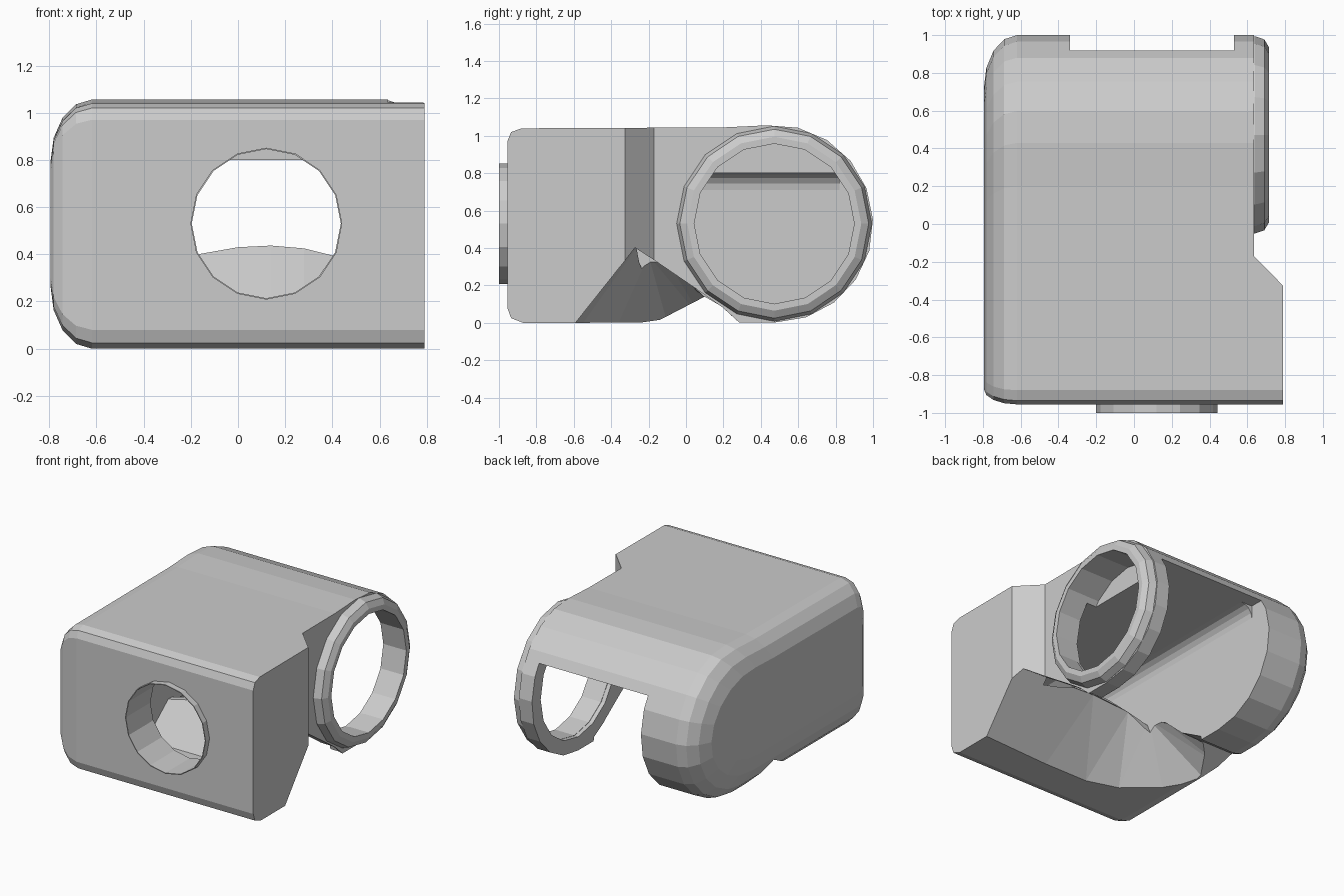
import bpy, bmesh, math

if "Cube" in bpy.data.objects:
    bpy.data.objects.remove(bpy.data.objects["Cube"])


def make(name, bm):
    bmesh.ops.recalc_face_normals(bm, faces=bm.faces[:])
    me = bpy.data.meshes.new(name)
    bm.to_mesh(me)
    bm.free()
    ob = bpy.data.objects.new(name, me)
    bpy.context.collection.objects.link(ob)
    return ob


def loft(name, rings, closed=False):
    """Skin equal-length loops; cap the ends or join last to first."""
    bm = bmesh.new()
    vs = [[bm.verts.new(p) for p in r] for r in rings]
    n = len(rings[0])
    pairs = list(zip(vs, vs[1:]))
    if closed:
        pairs.append((vs[-1], vs[0]))
    for a, b in pairs:
        for i in range(n):
            j = (i + 1) % n
            bm.faces.new((a[i], a[j], b[j], b[i]))
    if not closed:
        bm.faces.new(vs[0])
        bm.faces.new(vs[-1])
    return make(name, bm)


def prism_x(name, pts, x0, x1):
    return loft(name, [[(x, y, z) for y, z in pts] for x in (x0, x1)])


def circle(axis, at, r, c, n=16):
    pts = []
    for i in range(n):
        a = 2 * math.pi * i / n
        u, v = c[0] + r * math.sin(a), c[1] + r * math.cos(a)
        pts.append((at, u, v) if axis == 'X' else (u, at, v))
    return pts


def cut(target, cutter):
    cutter.hide_render = True
    m = target.modifiers.new("cut", 'BOOLEAN')
    m.operation = 'DIFFERENCE'
    m.solver = 'EXACT'
    m.object = cutter
    bpy.context.view_layer.objects.active = target
    bpy.ops.object.modifier_apply(modifier=m.name)
    bpy.data.objects.remove(cutter, do_unlink=True)


# Side profile (y, z): block in front, round barrel at the back
profile = [(-.955, .08), (-.955, .97), (-.935, 1.02), (-.88, 1.04), (.2, 1.045)]
profile += [(.475 + .525 * math.cos(a), .53 + .528 * math.sin(a))
            for a in (math.radians(95 - 18.5 * i) for i in range(11))]
profile += [(-.87, 0), (-.935, .025)]

# Body: profile along x, rounding over at the left end
rings = []
for k in range(5):
    t = math.radians(22.5 * k)
    f = 1 - math.sin(t)
    x = -.795 + .175 * (1 - math.cos(t))
    lo, hi = -.955 + .08 * f, 1 - .28 * f
    rings.append([(x, lo + (y + .955) / 1.955 * (hi - lo),
                   .53 + (z - .53) * (1 - .5 * f)) for y, z in profile])
rings.append([(.79, y, z) for y, z in profile])
body = loft("body", rings)

# Right side step with a chamfer
step = [(.99, -.53), (.635, -.17), (.635, 1.3), (1.2, 1.3), (1.2, -.53)]
cut(body, loft("step_cutter", [[(x, y, z) for x, y in step] for z in (-.2, 1.3)]))

# Inner pocket, open to the back and below; its front wall has an arched crest
rings = []
for x, h in [(-.34, .36), (-.17, .40), (0, .43), (.14, .437), (.28, .425), (.42, .39), (.53, .37)]:
    pts = [(-.72, .16), (-.56, .16), (-.31, h), (-.265, h), (-.22, .25), (0, -.2),
           (1.3, -.2), (1.3, .8), (-.72, .8)]
    rings.append([(x, y, z) for y, z in pts])
pocket = loft("pocket_cutter", rings)
bm = bmesh.new()
bm.from_mesh(pocket.data)
edge = [e for e in bm.edges if all(v.co.x < -.3 and v.co.z > .79 for v in e.verts)]
bmesh.ops.bevel(bm, geom=edge, offset=.09, segments=4, profile=.5, affect='EDGES')
bm.to_mesh(pocket.data)
bm.free()
cut(body, pocket)

# Square corners of the back window
cut(body, prism_x("window_cutter", [(.82, -.2), (1.3, -.2), (1.3, .8), (.82, .8)], -.34, .53))

# Rounded scoop under the block
scoop = bmesh.new()
low = [(1, -.58), (.25, -.62), (-.1, -.62), (-.33, -.55), (-.55, -.36), (-.71, -.1),
       (-.71, .1), (-.66, .24), (1, .3)]
high = [(1, -.27, .39), (.42, -.275, .395), (.12, -.28, .43), (-.17, -.265, .4),
        (-.3, -.2, .36), (-.36, -.08, .3)]
for x, y in low:
    scoop.verts.new((x, y, 0))
    scoop.verts.new((x, y, -.2))
for p in high:
    scoop.verts.new(p)
bmesh.ops.convex_hull(scoop, input=scoop.verts[:])
cut(body, make("scoop_cutter", scoop))

# Valley between the block and the round barrel
cut(body, prism_x("valley_cutter", [(-.17, 0), (.1, .14), (.29, .03), (.34, -.2), (-.17, -.2)], -1, .625))

# Barrel mouth on the right and round hole in the front
cut(body, loft("bore_cutter", [circle('X', x, .43, (.47, .53)) for x in (.45, .9)]))
cut(body, loft("hole_cutter", [circle('Y', y, .318, (.12, .53)) for y in (-1.2, -.6)]))

# Lip around the barrel mouth
lip = [(.56, .515), (.64, .522), (.69, .505), (.714, .465), (.714, .428), (.56, .428)]
loft("barrel_lip", [circle('X', x, r, (.472, .53)) for x, r in lip], closed=True)

# Thin collar in the front hole
collar = [(-1, .322), (-.72, .322), (-.72, .316), (-1, .316)]
loft("front_collar", [circle('Y', y, r, (.12, .53)) for y, r in collar], closed=True)
